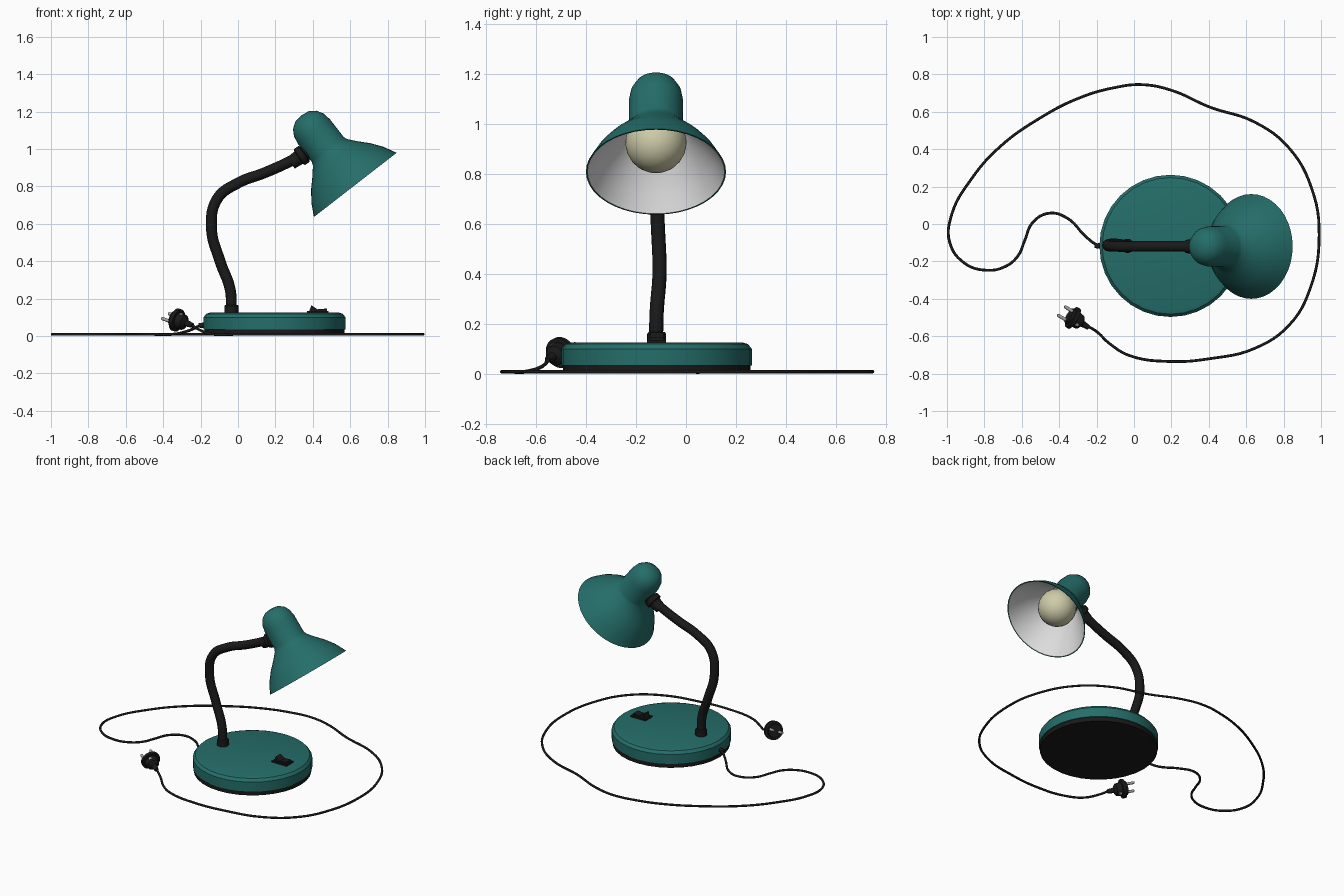
import bpy, bmesh, math
from mathutils import Vector, Matrix

cube = bpy.data.objects.get("Cube")
if cube:
    bpy.data.objects.remove(cube, do_unlink=True)


def material(name, *rgb):
    m = bpy.data.materials.new(name)
    m.use_nodes = True
    m.diffuse_color = (*rgb, 1)
    m.node_tree.nodes["Principled BSDF"].inputs["Base Color"].default_value = (*rgb, 1)
    return m


TEAL = material("teal enamel", 0.018, 0.155, 0.143)
BLACK = material("black plastic", 0.01, 0.01, 0.01)
WHITE = material("white lining", 0.72, 0.72, 0.72)
CREAM = material("cream glass", 0.62, 0.6, 0.4)
METAL = material("grey metal", 0.4, 0.4, 0.4)


def finish(bm, name, mats, matrix=Matrix(), smooth=True, rule=None):
    bmesh.ops.recalc_face_normals(bm, faces=bm.faces)
    if rule:
        for f in bm.faces:
            f.material_index = rule(f)
    bm.transform(matrix)
    me = bpy.data.meshes.new(name)
    bm.to_mesh(me)
    bm.free()
    ob = bpy.data.objects.new(name, me)
    bpy.context.collection.objects.link(ob)
    for m in mats:
        me.materials.append(m)
    if smooth:
        bpy.ops.object.select_all(action="DESELECT")
        ob.select_set(True)
        bpy.context.view_layer.objects.active = ob
        bpy.ops.object.shade_smooth_by_angle(angle=math.radians(35))
    return ob


def frame(origin, axis=(0, 0, 1)):
    """Local z runs along axis, starting at origin."""
    return Matrix.Translation(origin) @ Vector(axis).to_track_quat("Z", "Y").to_matrix().to_4x4()


def lathe(name, profile, mats, matrix, seg=32, rule=None):
    """Turn (radius, height) points around local z."""
    bm = bmesh.new()
    vs = [bm.verts.new((r, 0, h)) for r, h in profile]
    es = [bm.edges.new(p) for p in zip(vs, vs[1:])]
    bmesh.ops.spin(bm, geom=vs + es, cent=(0, 0, 0), axis=(0, 0, 1),
                   angle=math.tau, steps=seg)
    bmesh.ops.remove_doubles(bm, verts=bm.verts, dist=0.0002)
    return finish(bm, name, mats, matrix, rule=rule)


def prism(name, outline, y, half, mat):
    """Extrude an xz outline along y."""
    bm = bmesh.new()
    face = bm.faces.new([bm.verts.new((x, y - half, z)) for x, z in outline])
    new = bmesh.ops.extrude_face_region(bm, geom=[face])["geom"]
    bmesh.ops.translate(bm, vec=(0, 2 * half, 0),
                        verts=[v for v in new if isinstance(v, bmesh.types.BMVert)])
    return finish(bm, name, [mat], smooth=False)


def tube(name, points, radius, mat, res=6, sides=3):
    cu = bpy.data.curves.new(name, "CURVE")
    cu.dimensions = "3D"
    cu.bevel_depth, cu.bevel_resolution, cu.resolution_u = radius, sides, res
    cu.use_fill_caps = True
    sp = cu.splines.new("BEZIER")
    sp.bezier_points.add(len(points) - 1)
    for bp, p in zip(sp.bezier_points, points):
        bp.co = p
        bp.handle_left_type = bp.handle_right_type = "AUTO"
    ob = bpy.data.objects.new(name, cu)
    bpy.context.collection.objects.link(ob)
    cu.materials.append(mat)
    bpy.ops.object.select_all(action="DESELECT")
    ob.select_set(True)
    bpy.context.view_layer.objects.active = ob
    bpy.ops.object.convert(target="MESH")


# Base and its rubber foot
Y = -0.117
base = frame((0.195, Y, 0))
lathe("base", [(0, 0.125), (0.345, 0.125), (0.365, 0.119), (0.38, 0.1), (0.38, 0.034), (0, 0.034)],
      [TEAL], base)
lathe("base_foot", [(0, 0.036), (0.374, 0.036), (0.374, 0.004), (0, 0.004)], [BLACK], base)

# Rocker switch
prism("switch_frame", [(0.37, 0.12), (0.37, 0.135), (0.485, 0.135), (0.485, 0.12)], Y, 0.038, BLACK)
prism("switch_rocker", [(0.38, 0.13), (0.392, 0.165), (0.425, 0.143), (0.475, 0.147), (0.475, 0.13)],
      Y, 0.027, BLACK)

# Flexible neck with its collar
lathe("neck_collar", [(0, 0.12), (0.038, 0.12), (0.038, 0.16), (0.032, 0.167), (0, 0.167)],
      [BLACK], frame((-0.035, Y, 0)), 20)
tube("neck", [(-0.035, -0.12, 0.13), (-0.042, -0.117, 0.25), (-0.096, -0.106, 0.4),
              (-0.142, -0.112, 0.58), (-0.11, -0.12, 0.735), (0, -0.12, 0.818),
              (0.14, -0.12, 0.872), (0.25, -0.12, 0.92), (0.33, -0.12, 0.96)], 0.029, BLACK, 8)

# Lamp shade: one closed shell, lined inside
tilt = Vector((-0.613, 0, 0.79))
shade = frame((0.627, -0.12, 0.808), tilt)
outer = [(0, 0.47), (0.045, 0.464), (0.08, 0.44), (0.1, 0.405), (0.108, 0.36), (0.108, 0.24),
         (0.116, 0.22), (0.15, 0.18), (0.2, 0.127), (0.243, 0.07), (0.28, 0)]
inner = [(max(r - 0.006, 0), max(h - 0.006, 0)) for r, h in reversed(outer)]


def lining(f):
    c = f.calc_center_median()
    if c.z < 0.001:
        return 0
    out = Vector((c.x, c.y, 0)).normalized() + Vector((0, 0, 1))
    return 1 if f.normal.dot(out) < 0 else 0


lathe("shade", outer + inner, [TEAL, WHITE], shade, 40, lining)

# Bulb and socket inside the shade
ball = [(0.122 * math.sin(a), 0.147 - 0.122 * math.cos(a))
        for a in [math.radians(12 * i) for i in range(14)]]
lathe("bulb", ball + [(0.038, 0.285), (0.038, 0.32), (0, 0.32)], [CREAM], shade, 28)
lathe("bulb_socket", [(0, 0.3), (0.05, 0.3), (0.05, 0.45), (0, 0.45)], [BLACK], shade, 20)

# Stepped joint between neck and shade
lathe("shade_joint", [(0, 0), (0.036, 0), (0.04, 0.05), (0.052, 0.055), (0.052, 0.085),
                      (0.042, 0.09), (0.042, 0.14), (0, 0.14)],
      [BLACK], frame((0.283, -0.12, 0.925), (0.82, 0, 0.57)), 16)

# Mains cord, lying on the table
cord_z = 0.009
path = [(-0.355, 0.03), (-0.45, 0.058), (-0.54, 0.01), (-0.585, -0.09), (-0.62, -0.17),
        (-0.69, -0.228), (-0.79, -0.247), (-0.905, -0.21), (-0.985, -0.1), (-0.975, 0.05),
        (-0.87, 0.24), (-0.72, 0.41), (-0.505, 0.565), (-0.29, 0.675), (-0.1, 0.73),
        (0.045, 0.745), (0.2, 0.715), (0.405, 0.625), (0.645, 0.545), (0.83, 0.405),
        (0.95, 0.19), (0.99, -0.06), (0.94, -0.35), (0.83, -0.54), (0.645, -0.665),
        (0.405, -0.72), (0.19, -0.735), (-0.025, -0.703), (-0.13, -0.64)]
cord = [(-0.17, Y, 0.058), (-0.2, -0.11, 0.055), (-0.26, -0.065, 0.03)]
cord += [(x, y, cord_z) for x, y in path]
cord += [(-0.2, -0.575, 0.03), (-0.25, -0.545, 0.06)]
tube("cord", cord, 0.0075, BLACK, 6, 2)
lathe("cord_grommet", [(0, 0), (0.016, 0), (0.012, 0.035), (0, 0.035)], [BLACK],
      frame((-0.175, Y, 0.057), (-1, 0, 0)), 12)

# Mains plug: tapered body, round flange, two pins, earth clips
axis = Vector((-0.82, 0.5, 0.28)).normalized()
center = Vector((-0.325, -0.503, 0.085))
lathe("plug_body", [(0, -0.1), (0.013, -0.1), (0.018, -0.06), (0.04, -0.045), (0.045, -0.01),
                    (0.062, -0.008), (0.062, 0.012), (0.046, 0.014), (0.044, 0.028), (0, 0.028)],
      [BLACK], frame(center, axis), 24)
across = Vector((0.055, 0.07, 0.04))
across = (across - axis * across.dot(axis)).normalized()
updir = axis.cross(across)
for side, label in ((-1, "right"), (1, "left")):
    lathe("plug_pin_" + label, [(0, 0.02), (0.009, 0.02), (0.009, 0.074), (0.006, 0.08), (0, 0.08)],
          [METAL], frame(center + across * side * 0.032, axis), 12)
    lathe("earth_clip_" + label, [(0, 0), (0.011, 0), (0.011, 0.004), (0, 0.004)], [METAL],
          frame(center + updir * side * 0.043 - axis * 0.026, updir * side), 4)
